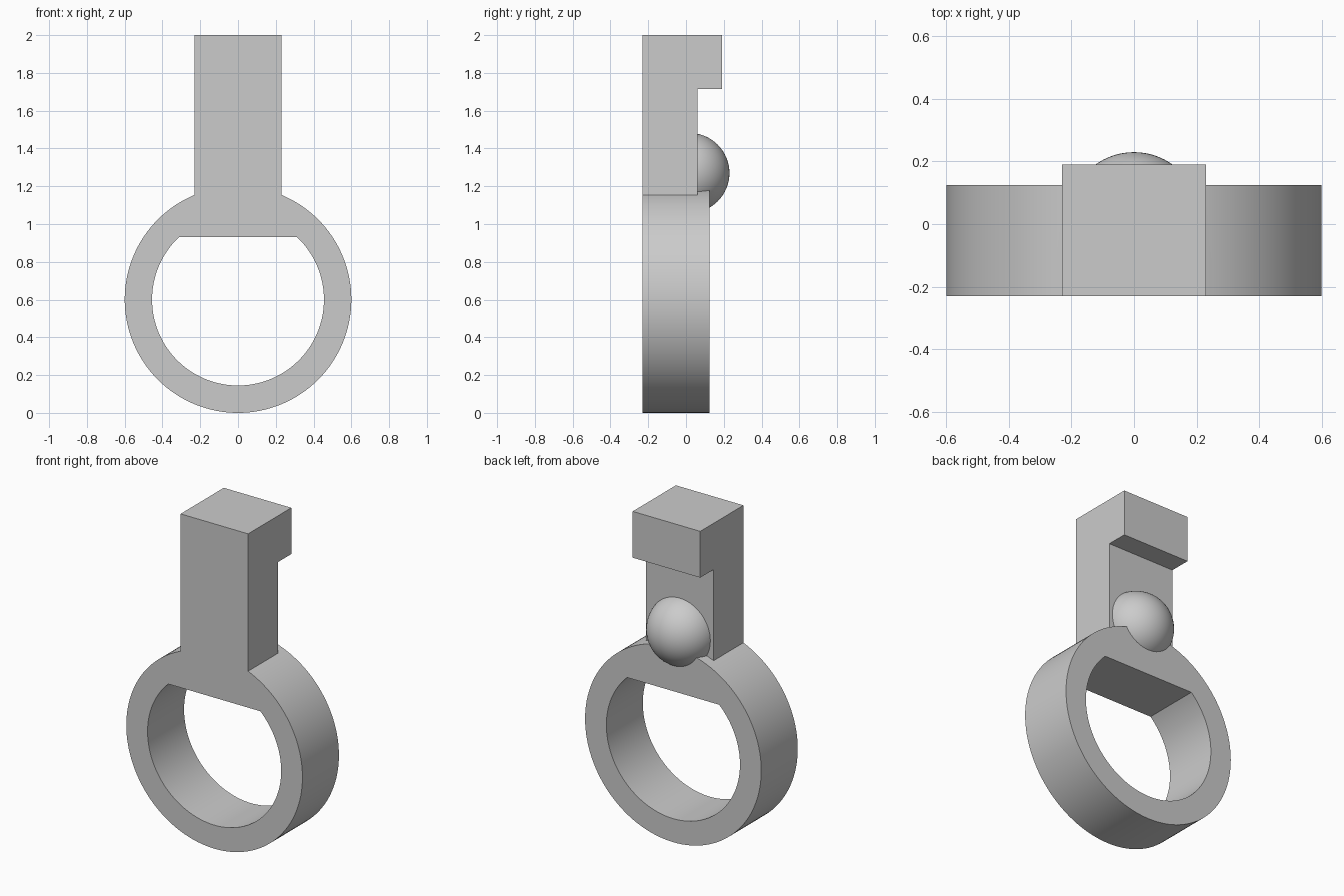
import bpy, bmesh, math
from mathutils import Vector

cube = bpy.data.objects.get("Cube")
if cube:
    bpy.data.objects.remove(cube, do_unlink=True)

FRONT, RING_BACK = -0.23, 0.125
RING_Z, R_OUT, R_IN = 0.6, 0.6, 0.455
FLAT_Z = 0.93

grey = bpy.data.materials.new("plain_grey")
grey.use_nodes = True
colour = (0.6, 0.6, 0.6, 1)
grey.diffuse_color = colour
grey.node_tree.nodes["Principled BSDF"].inputs["Base Color"].default_value = colour


def finish(name, bm):
    """Turn a bmesh into a named grey object."""
    bmesh.ops.recalc_face_normals(bm, faces=bm.faces)
    mesh = bpy.data.meshes.new(name)
    bm.to_mesh(mesh)
    bm.free()
    mesh.materials.append(grey)
    obj = bpy.data.objects.new(name, mesh)
    bpy.context.collection.objects.link(obj)
    return obj


def prism(name, points, offset):
    """Extrude a closed outline along an offset."""
    bm = bmesh.new()
    face = bm.faces.new([bm.verts.new(p) for p in points])
    new = bmesh.ops.extrude_face_region(bm, geom=[face])["geom"]
    verts = [g for g in new if isinstance(g, bmesh.types.BMVert)]
    bmesh.ops.translate(bm, verts=verts, vec=Vector(offset))
    return finish(name, bm)


def arc(radius, start, end, count, y):
    """Points on an upright arc around the ring centre."""
    angles = [start + (end - start) * i / count for i in range(count + 1)]
    return [(radius * math.cos(a), y, RING_Z + radius * math.sin(a)) for a in angles]


def combine(target, other, operation):
    """Apply a boolean and discard the operand."""
    mod = target.modifiers.new("combine", 'BOOLEAN')
    mod.object, mod.operation, mod.solver = other, operation, 'EXACT'
    bpy.context.view_layer.objects.active = target
    bpy.ops.object.modifier_apply(modifier=mod.name)
    bpy.data.objects.remove(other, do_unlink=True)


def smooth(obj):
    bpy.ops.object.select_all(action='DESELECT')
    obj.select_set(True)
    bpy.context.view_layer.objects.active = obj
    bpy.ops.object.shade_smooth_by_angle(angle=math.radians(30))


# Ring with a flat-topped finger hole
ring = prism("ring_and_stem", arc(R_OUT, 0, math.tau, 128, FRONT)[:-1],
             (0, RING_BACK - FRONT, 0))
flat = math.asin((FLAT_Z - RING_Z) / R_IN)
hole = prism("hole", arc(R_IN, math.pi - flat, math.tau + flat, 112, FRONT - 0.1),
             (0, 0.6, 0))
combine(ring, hole, 'DIFFERENCE')

# Upright stem with a lip overhanging the back
half = 0.23
profile = [(FRONT, 1.0), (0.06, 1.0), (0.06, 1.715), (0.19, 1.715), (0.19, 2), (FRONT, 2)]
stem = prism("stem", [(-half, y, z) for y, z in profile], (2 * half, 0, 0))
combine(ring, stem, 'UNION')
smooth(ring)

# Ball set into the back of the stem
bm = bmesh.new()
bmesh.ops.create_uvsphere(bm, u_segments=64, v_segments=32, radius=0.212)
bmesh.ops.translate(bm, verts=bm.verts, vec=(0, 0.018, 1.27))
ball = finish("ball", bm)
smooth(ball)
